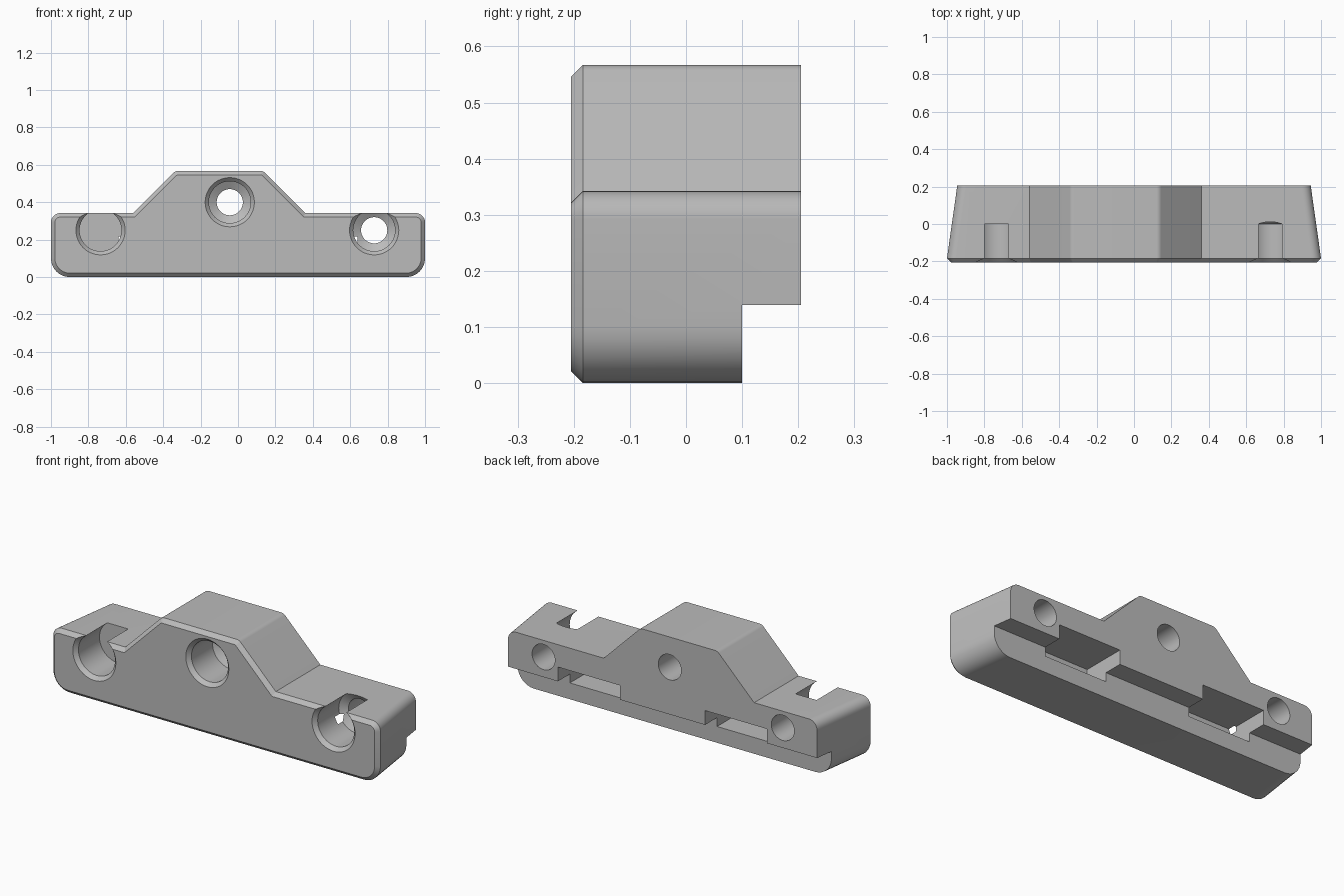
import bpy, bmesh, math
from mathutils import Vector

if "Cube" in bpy.data.objects:
    bpy.data.objects.remove(bpy.data.objects["Cube"])

FRONT, BACK, BEVEL = -0.205, 0.205, 0.021

grey = bpy.data.materials.new("plain grey")
grey.use_nodes = True
grey.diffuse_color = (0.5, 0.5, 0.5, 1)
grey.node_tree.nodes["Principled BSDF"].inputs["Base Color"].default_value = (0.5, 0.5, 0.5, 1)


def loft(name, rings):
    """Closed solid through rings of equal point count."""
    bm = bmesh.new()
    loops = [[bm.verts.new(p) for p in ring] for ring in rings]
    n = len(loops[0])
    for a, b in zip(loops, loops[1:]):
        for i in range(n):
            j = (i + 1) % n
            bm.faces.new((a[i], a[j], b[j], b[i]))
    bm.faces.new(loops[0][::-1])
    bm.faces.new(loops[-1])
    bmesh.ops.recalc_face_normals(bm, faces=bm.faces)
    mesh = bpy.data.meshes.new(name)
    bm.to_mesh(mesh)
    bm.free()
    mesh.materials.append(grey)
    obj = bpy.data.objects.new(name, mesh)
    bpy.context.collection.objects.link(obj)
    return obj


def rounded(corners, steps=8):
    """Outline with each (x, z, radius) corner filleted."""
    out = []
    for i, (x, z, r) in enumerate(corners):
        p = Vector((x, z))
        u = (Vector(corners[i - 1][:2]) - p).normalized()
        v = (Vector(corners[(i + 1) % len(corners)][:2]) - p).normalized()
        if not r:
            out.append(p)
            continue
        half = u.angle(v) / 2
        centre = p + (u + v).normalized() * r / math.sin(half)
        a = p + u * r / math.tan(half) - centre
        b = p + v * r / math.tan(half) - centre
        sweep = math.pi - 2 * half
        for k in range(steps + 1):
            t = k / steps
            out.append(centre + (a * math.sin((1 - t) * sweep) + b * math.sin(t * sweep)) / math.sin(sweep))
    return out


def inset(points, d):
    """Move a counter-clockwise outline inward by d."""
    out = []
    for i, p in enumerate(points):
        e = (p - points[i - 1]).normalized()
        f = (points[(i + 1) % len(points)] - p).normalized()
        n, m = Vector((-e.y, e.x)), Vector((-f.y, f.x))
        out.append(p + (n + m) * d / (1 + n.dot(m)))
    return out


def lathe(name, x, z, profile, sides=48):
    """Round cutter along y from (y, radius) pairs."""
    turn = [2 * math.pi * k / sides for k in range(sides)]
    return loft(name, [[(x + r * math.cos(a), y, z + r * math.sin(a)) for a in turn]
                       for y, r in profile])


def box(name, x0, x1, y0, y1, z0, z1):
    return loft(name, [[(x0, y, z0), (x1, y, z0), (x1, y, z1), (x0, y, z1)] for y in (y0, y1)])


# Main body: bevelled front, ends tapering toward the back
outline = rounded([(-1, 0, 0.1), (1, 0, 0.1), (1, 0.342, 0.05), (0.36, 0.342, 0),
                   (0.135, 0.567, 0.035), (-0.335, 0.567, 0.035),
                   (-0.56, 0.342, 0), (-1, 0.342, 0.05)])


def end_taper(p):
    return p.x - math.copysign(0.055, p.x) if abs(p.x) > 0.8 else p.x


body = loft("bracket_body", [
    [(p.x, FRONT, p.y) for p in inset(outline, BEVEL)],
    [(p.x, FRONT + BEVEL, p.y) for p in outline],
    [(end_taper(p), BACK, p.y) for p in outline]])

# Rear step along the bottom
cutters = [box("rear_step", -1.2, 1.2, 0.1, 0.4, -0.2, 0.139)]

# Rear pockets
for x0, x1 in ((0.26, 0.64), (-0.64, -0.26)):
    cutters.append(box("rear_pocket", x0, x1, -0.04, 0.4, 0.09, 0.218))

# Countersunk screw holes; the right one is closed at the seat
seat = [(FRONT - 0.01, 0.141), (FRONT + BEVEL, 0.112), (0, 0.112), (0.025, 0.07)]
for x, z in ((-0.044, 0.4), (0.728, 0.25)):
    cutters.append(lathe("screw_hole", x, z, seat + [(0.4, 0.07)]))
cutters.append(lathe("closed_seat", -0.735, 0.25, seat[:3]))
cutters.append(lathe("rear_hole", -0.735, 0.25, [(0.012, 0.07), (0.4, 0.07)]))

bpy.context.view_layer.objects.active = body
for cutter in cutters:
    cutter.hide_render = True
    cut = body.modifiers.new(cutter.name, "BOOLEAN")
    cut.operation = "DIFFERENCE"
    cut.solver = "EXACT"
    cut.object = cutter
    bpy.ops.object.modifier_apply(modifier=cut.name)
    bpy.data.objects.remove(cutter)

# Smooth rounded faces, keep edges sharp
bpy.ops.object.select_all(action="DESELECT")
body.select_set(True)
bpy.ops.object.shade_smooth_by_angle(angle=math.radians(25))
